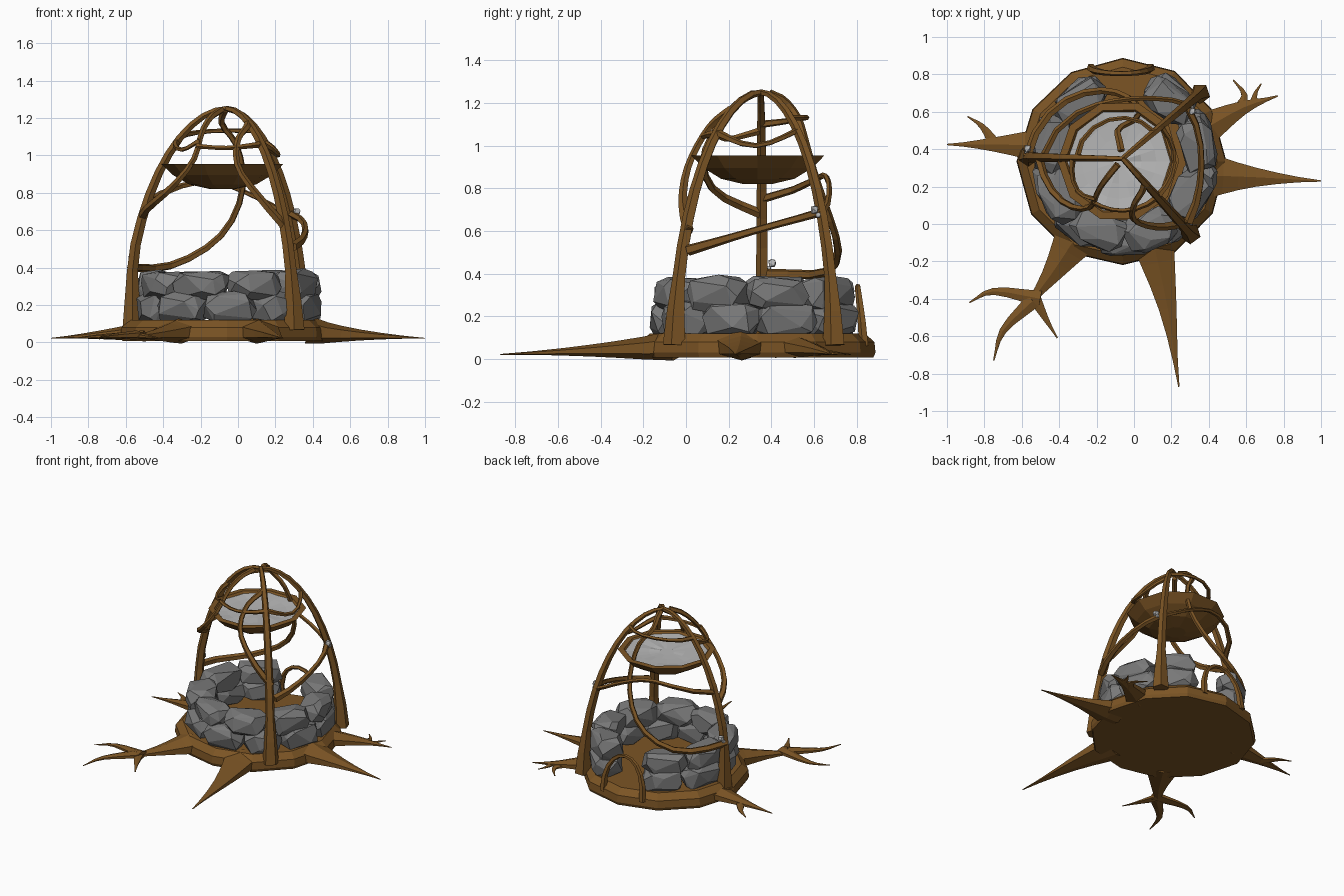
import bpy, bmesh, math, random
from mathutils import Vector

if "Cube" in bpy.data.objects:
    bpy.data.objects.remove(bpy.data.objects["Cube"])

random.seed(4)
CX, CY, TOP = -0.06, 0.35, 1.25


def material(name, rgb):
    m = bpy.data.materials.new(name)
    m.diffuse_color = (*rgb, 1)
    m.use_nodes = True
    m.node_tree.nodes["Principled BSDF"].inputs["Base Color"].default_value = m.diffuse_color
    return m


WOOD = material("wood", (0.20, 0.09, 0.018))
STONE = material("stone", (0.19, 0.19, 0.19))
PALE = material("pale_grey", (0.48, 0.48, 0.48))


def finish(bm, name, mat):
    bmesh.ops.recalc_face_normals(bm, faces=bm.faces)
    me = bpy.data.meshes.new(name)
    bm.to_mesh(me)
    bm.free()
    me.materials.append(mat)
    ob = bpy.data.objects.new(name, me)
    bpy.context.collection.objects.link(ob)
    return ob


def skin(bm, rings):
    """Bridge equal-sized vertex rings and cap both ends."""
    n = len(rings[0])
    for a, b in zip(rings, rings[1:]):
        for i in range(n):
            j = (i + 1) % n
            bm.faces.new((a[i], a[j], b[j], b[i]))
    bm.faces.new(rings[0])
    bm.faces.new(rings[-1])


def spline(points, steps):
    """Smooth path through a few control tuples."""
    P = [Vector(p) for p in points]
    P = [2 * P[0] - P[1]] + P + [2 * P[-1] - P[-2]]
    path = []
    for a, b, c, d in zip(P, P[1:], P[2:], P[3:]):
        for k in range(steps):
            t = k / steps
            path.append(0.5 * (2 * b + (c - a) * t + (2 * a - 5 * b + 4 * c - d) * t * t
                               + (3 * b - a - 3 * c + d) * t ** 3))
    return path + [P[-2]]


def tube(name, pos, radius, sides=5, squash=1.0):
    """Branch along a path; radius is a function of 0..1."""
    bm = bmesh.new()
    rings, prev, side = [], None, None
    last = len(pos) - 1
    for i, p in enumerate(pos):
        tan = (pos[min(i + 1, last)] - pos[max(i - 1, 0)]).normalized()
        if side is None:
            ref = Vector((0, 0, 1)) if abs(tan.z) < 0.8 else Vector((1, 0, 0))
            side = tan.cross(ref).normalized()
        else:
            side = prev.rotation_difference(tan) @ side
        prev, up, r, ring = tan, tan.cross(side), radius(i / last), []
        for k in range(sides):
            w = 2 * math.pi * (k + 0.5) / sides
            off = (side * math.cos(w) + up * math.sin(w)) * r
            off.z *= squash
            ring.append(bm.verts.new(p + off))
        rings.append(ring)
    skin(bm, rings)
    finish(bm, name, WOOD)


def lathe(name, profile, sides, cx, cy, mat, wobble=0.0, ripple=0.0):
    """Faceted round solid from (radius, height) pairs."""
    bm = bmesh.new()
    turn = [(2 * math.pi * k / sides, 1 + random.uniform(-wobble, wobble)) for k in range(sides)]
    skin(bm, [[bm.verts.new((cx + r * s * math.cos(a), cy + r * s * math.sin(a),
                             z + random.uniform(-ripple, ripple))) for a, s in turn] for r, z in profile])
    finish(bm, name, mat)


def blob(name, loc, size, yaw, mat, n=22):
    """Faceted lump: convex hull of scattered points on a rounded box."""
    bm = bmesh.new()
    for i in range(n):
        z = 1 - 2 * (i + 0.5) / n
        a = i * 2.4 + random.uniform(-0.35, 0.35)
        r = math.sqrt(1 - z * z)
        v = [math.copysign(abs(c) ** 0.62, c) for c in (r * math.cos(a), r * math.sin(a), z)]
        x, y, z = (c * s * random.uniform(0.9, 1.03) for c, s in zip(v, size))
        bm.verts.new((loc[0] + x * math.cos(yaw) - y * math.sin(yaw),
                      loc[1] + x * math.sin(yaw) + y * math.cos(yaw), loc[2] + z))
    res = bmesh.ops.convex_hull(bm, input=bm.verts)
    inner = [g for g in res["geom_interior"] if isinstance(g, bmesh.types.BMVert)]
    bmesh.ops.delete(bm, geom=inner, context='VERTS')
    bmesh.ops.dissolve_limit(bm, angle_limit=0.25, verts=bm.verts, edges=bm.edges)
    finish(bm, name, mat)


def on_cage(deg, z, scale=1.0, limit=1.0):
    """Point on the domed cage at an angle and height."""
    r = min(limit, 0.54 * scale * max(0, 1 - (z / TOP) ** 2) ** 0.53)
    a = math.radians(deg)
    return Vector((CX + r * math.cos(a), CY + r * math.sin(a), z))


# Stump slab with slanted rim
lathe("stump_base", [(0.55, .008), (0.56, .03), (0.555, .08), (0.51, .12)], 12, CX, CY - 0.015, WOOD, 0.018)


def root(name, r0, *pts):
    def radius(t):
        return r0 * (1 - t) ** 1.35 + 0.004
    path = spline([(*p, 0) for p in pts], 3)
    for i, p in enumerate(path):
        t = i / (len(path) - 1)
        p.z = max(0.022 + min(0.035, 0.4 * r0) * (1 - t), 0.45 * radius(t))
    tube(name, path, radius, 6, 0.5)


# Main roots, then forked twigs
root("root_right", .14, (.38, .26), (.65, .25), (1, .23))
root("root_front", .13, (.10, -.08), (.18, -.45), (.24, -.87))
root("root_front_left", .13, (-.31, -.07), (-.45, -.28), (-.62, -.5))
root("root_left", .10, (-.5, .42), (-.75, .425), (-1, .425))
root("root_back_right", .10, (.38, .51), (.58, .62), (.77, .685))
root("twig_a", .045, (-.5, -.4), (-.75, -.36), (-.88, -.42))
root("twig_b", .045, (-.54, -.41), (-.7, -.57), (-.75, -.73))
root("twig_c", .035, (-.53, -.4), (-.47, -.51), (-.41, -.61))
root("twig_d", .035, (-.74, .42), (-.81, .52), (-.89, .575))
root("twig_e", .035, (.56, .61), (.59, .69), (.53, .77))
root("twig_f", .02, (.64, .65), (.65, .7), (.68, .75))

# Two courses of stones, open at the back
start, sweep = math.radians(107), math.radians(326)
for course, (count, z, rad) in enumerate(((9, 0.185, 0.41), (8, 0.305, 0.395))):
    for i in range(count):
        a = start + sweep * (i + 0.5) / count
        blob(f"stone_{course}_{i}", (CX + 0.01 + rad * math.cos(a), CY - 0.01 + rad * math.sin(a), z),
             (random.uniform(0.09, 0.11), rad * sweep / count / 2 * random.uniform(1.06, 1.2),
              random.uniform(0.082, 0.095)), a, STONE)

# Three main posts following the dome to the crown
for name, deg, thick, limit in (("left", 179, .034, .505), ("front_right", -48, .036, .55), ("back_right", 40, .034, .55)):
    path = [on_cage(deg, TOP * math.sin(math.radians(3 + 87 * k / 12)), 1, limit) for k in range(13)]
    tube("post_" + name, path, lambda t: thick - 0.02 * t + 0.022 * max(0, 1 - 6 * t), 5)


def vine(name, thick, sag, *pts):
    path = spline([(*p, 0) for p in pts], 3)
    n = len(path) - 1
    path = [on_cage(p.x, min(p.y, TOP), 1 - sag * math.sin(math.pi * i / n)) for i, p in enumerate(path)]
    tube(name, path, lambda t: thick * (1 - 0.35 * math.sin(math.pi * t * 0.8)), 5)


# Climbing vines and crown hoops: (angle, height)
vine("vine_back", .025, .3, (179, .40), (134, .41), (95, .57), (72, .83), (75, 1.05), (100, 1.17), (100, 1.245))
vine("vine_right", .027, .1, (-44, .51), (-5, .6), (40, .69))
vine("vine_front", .026, .05, (-46, .6), (-65, .78), (-80, .95), (-75, 1.09), (-50, 1.17))
vine("vine_left_front", .024, .04, (180, .68), (215, .8), (236, .98), (232, 1.14), (230, 1.245))
vine("vine_under_bowl", .02, .2, (179, .75), (115, .86), (72, .8), (40, .68))
vine("hoop_right", .019, .12, (-47, 1.06), (-5, 1.0), (39, 1.07))
vine("hoop_front", .018, .04, (-47, 1.06), (-90, 1.04), (-125, 1.05))
vine("hoop_left", .018, 0, (180, 1.07), (215, 1.03), (236, 1.08))
vine("hoop_back", .018, 0, (180, 1.1), (110, 1.13), (40, 1.13))

# Small root arch in the doorway
arch = [Vector((-0.07 - 0.16 * math.cos(a), 0.835 - 0.03 * math.sin(a), 0.06 + 0.28 * math.sin(a) ** 0.8))
        for a in (math.pi * k / 10 for k in range(11))]
tube("door_arch", arch, lambda t: 0.024 - 0.01 * math.sin(math.pi * t))

# Shallow ten-sided bowl with rim, and its rippled pale filling
lathe("bowl", [(.07, .82), (.18, .845), (.265, .895), (.325, .953), (.285, .955), (.25, .91), (.1, .87)],
      10, -0.08, CY - 0.015, WOOD, 0.015)
lathe("bowl_filling", [(.22, .9), (.28, .942), (.2, .938), (.12, .935), (.05, .935)],
      20, -0.08, CY - 0.015, PALE, 0, 0.004)

# Small buds on the posts
for i, (deg, z) in enumerate(((174, .45), (34, .7))):
    for k, s in enumerate((.02, .013)):
        blob(f"bud_{i}_{k}", on_cage(deg + 2 * k, z - 0.025 * k, 1.02), (s, s, s), 0, PALE, 12)
